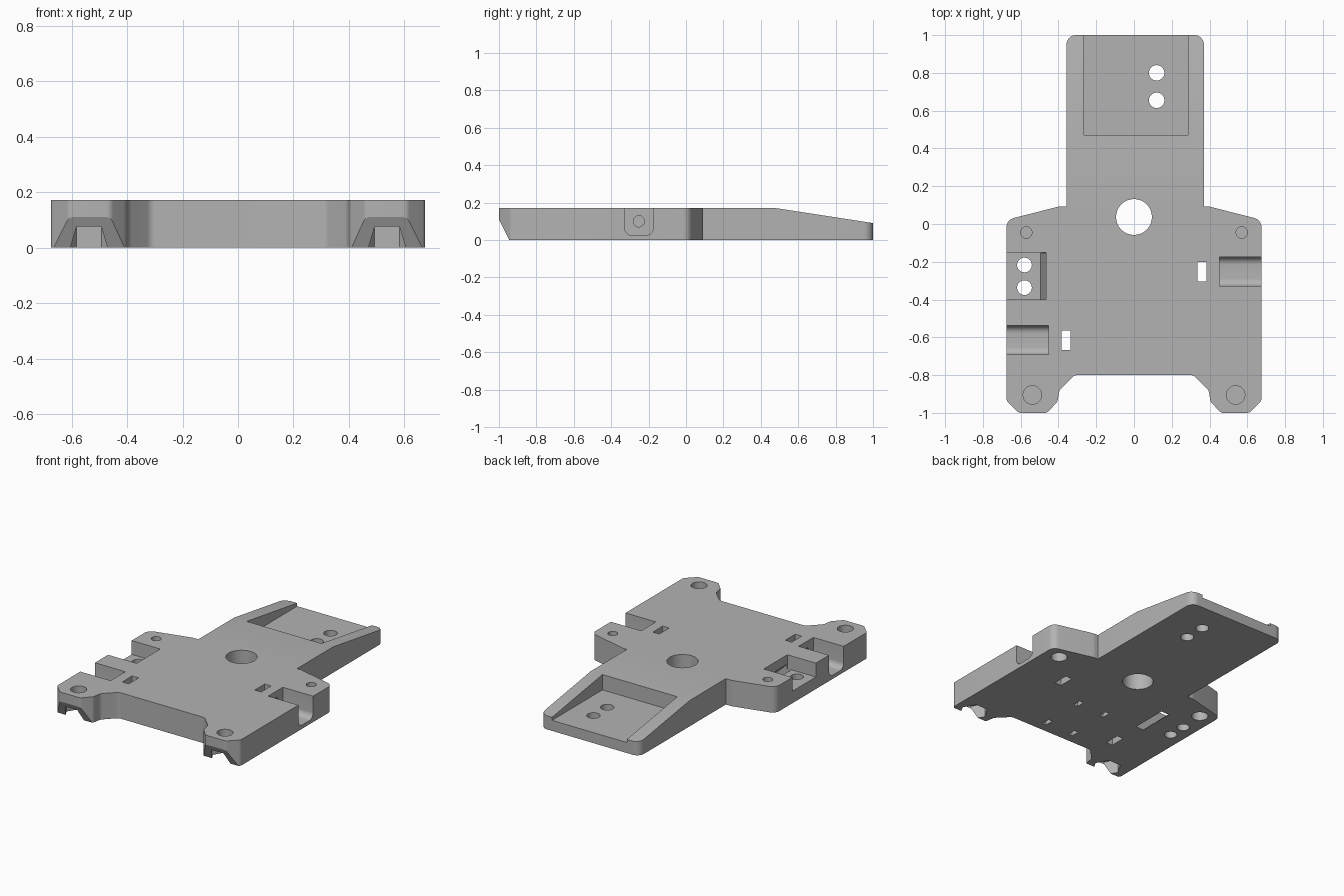
import bpy, bmesh, math
from mathutils import Matrix, Vector

cube = bpy.data.objects.get("Cube")
if cube:
    bpy.data.objects.remove(cube)

T = 0.172  # plate thickness

grey = bpy.data.materials.new("plain grey")
grey.use_nodes = True
grey.diffuse_color = (0.45, 0.45, 0.45, 1)
grey.node_tree.nodes["Principled BSDF"].inputs["Base Color"].default_value = (0.45, 0.45, 0.45, 1)


def rounded(points):
    """Closed outline from (a, b, radius) corners, with arcs where radius > 0."""
    out = []
    for i, (a, b, r) in enumerate(points):
        p = Vector((a, b))
        if not r:
            out.append(p)
            continue
        u = (Vector(points[i - 1][:2]) - p).normalized()
        v = (Vector(points[(i + 1) % len(points)][:2]) - p).normalized()
        half = u.angle(v) / 2
        centre = p + (u + v).normalized() * (r / math.sin(half))
        start = p + u * (r / math.tan(half)) - centre
        sweep = math.pi - 2 * half
        if u.x * v.y - u.y * v.x > 0:
            sweep = -sweep
        for k in range(9):
            out.append(centre + Matrix.Rotation(sweep * k / 8, 2) @ start)
    return out


def prism(name, outline, lo, hi, axis="z"):
    """Extrude an outline along z (x, y), x (y, z) or y (x, z)."""
    place = {"z": lambda a, b, h: (a, b, h),
             "x": lambda a, b, h: (h, a, b),
             "y": lambda a, b, h: (a, h, b)}[axis]
    bm = bmesh.new()
    face = bm.faces.new([bm.verts.new(place(a, b, lo)) for a, b in outline])
    top = bmesh.ops.extrude_face_region(bm, geom=[face])["geom"]
    shift = Vector(place(0, 0, hi - lo))
    bmesh.ops.translate(bm, vec=shift, verts=[g for g in top if isinstance(g, bmesh.types.BMVert)])
    bmesh.ops.recalc_face_normals(bm, faces=bm.faces)
    mesh = bpy.data.meshes.new(name)
    bm.to_mesh(mesh)
    bm.free()
    mesh.materials.append(grey)
    obj = bpy.data.objects.new(name, mesh)
    bpy.context.collection.objects.link(obj)
    return obj


def cut(outline, lo, hi, axis="z"):
    """Subtract a prism from the plate."""
    cutter = prism("cutter", outline, lo, hi, axis)
    cutter.hide_render = True
    mod = plate.modifiers.new("cut", "BOOLEAN")
    mod.operation, mod.solver, mod.object = "DIFFERENCE", "EXACT", cutter
    bpy.ops.object.modifier_apply(modifier=mod.name)
    bpy.data.objects.remove(cutter)


def ring(a, b, r, n=32):
    return [(a + r * math.cos(math.tau * k / n), b + r * math.sin(math.tau * k / n)) for k in range(n)]


def rect(a0, a1, b0, b1):
    return [(a0, b0), (a1, b0), (a1, b1), (a0, b1)]


# Plate body with feet, shoulders and rear tongue
right_half = [(0.315, -0.8, 0.04), (0.395, -0.88, 0.04), (0.405, -0.94, 0.03), (0.46, -1, 0.03),
              (0.61, -1, 0.03), (0.675, -0.935, 0.03), (0.675, 0.022, 0.05), (0.4, 0.092, 0.05)]
tongue = [(0.37, 0.092, 0), (0.37, 1, 0.05), (-0.357, 1, 0.05), (-0.357, 0.092, 0)]
left_half = [(-x, y, r) for x, y, r in reversed(right_half)]
plate = prism("mounting_plate", rounded(right_half + tongue + left_half), 0, T)
bpy.context.view_layer.objects.active = plate
plate.select_set(True)

# Sloping top of the tongue, and its open pocket
cut([(0.47, T), (1.1, 0.075), (1.1, 0.3), (0.47, 0.3)], -0.5, 0.5, "x")
cut(rect(-0.265, 0.285, 0.47, 1.1), 0.07, 0.4)

# Slanted undersides at the front of the feet
cut([(-0.945, 0), (-0.92, -0.05), (-1.1, -0.05), (-1.1, 0.11), (-1, 0.11)], -0.8, 0.8, "x")

# Through holes: centre, tongue pair and side pocket pair
for x, y, r in [(0, 0.037, 0.095), (0.12, 0.8, 0.041), (0.12, 0.655, 0.041),
                (-0.58, -0.217, 0.039), (-0.58, -0.337, 0.039)]:
    cut(ring(x, y, r), -0.1, 0.4)

# Foot screw holes with nut traps, shoulder holes with counterbores
for s in (-1, 1):
    cut(ring(s * 0.538, -0.905, 0.049), 0.1, 0.4)
    cut(ring(s * 0.538, -0.905, 0.09, 6), -0.1, 0.092)
    cut(ring(s * 0.57, -0.045, 0.03), 0.1, 0.4)
    cut(ring(s * 0.57, -0.045, 0.051), -0.1, 0.092)
    # Small blind slits under the plate
    for y in (-0.41, -0.71):
        cut(rect(s * 0.105 - 0.015, s * 0.105 + 0.015, y - 0.03, y + 0.03), -0.1, 0.06)

# Side channels with rounded floors, wire bores and upright slots
for s, y in ((1, -0.252), (-1, -0.615)):
    channel = [(y - 0.077, 0.4, 0), (y - 0.077, 0.025, 0.04), (y + 0.077, 0.025, 0.04), (y + 0.077, 0.4, 0)]
    cut(rounded(channel), *sorted((s * 0.452, s * 0.8)), axis="x")
    cut(ring(y, 0.1, 0.03), *sorted((s * 0.36, s * 0.5)), axis="x")
    cut(rect(s * 0.36 - 0.024, s * 0.36 + 0.024, y - 0.052, y + 0.052), -0.1, 0.4)

# Side pocket with a slanted passage to the underside
cut(rect(-0.8, -0.465, -0.4, -0.152), 0.08, 0.4)
cut([(-0.495, 0.08), (-0.39, -0.02), (-0.33, -0.02), (-0.466, 0.11)], -0.399, -0.153, "y")

bpy.ops.object.shade_smooth_by_angle(angle=math.radians(25))
